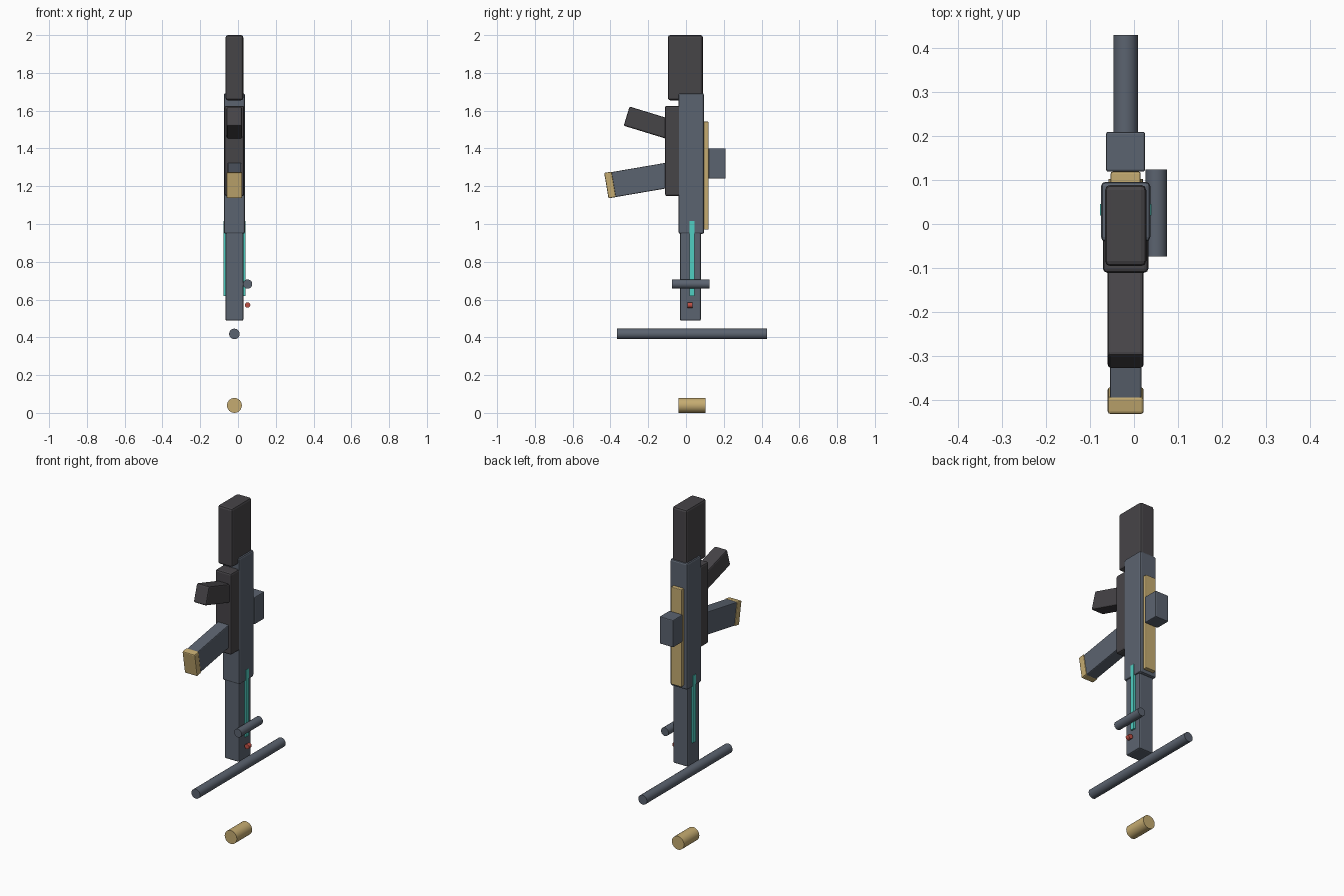
import bpy, math

if "Cube" in bpy.data.objects:
    bpy.data.objects.remove(bpy.data.objects["Cube"])

CX = -0.019  # centre line of the body


def material(name, rgb):
    m = bpy.data.materials.new(name)
    m.diffuse_color = (*rgb, 1)
    m.use_nodes = True
    m.node_tree.nodes["Principled BSDF"].inputs["Base Color"].default_value = m.diffuse_color
    return m


SLATE = material("slate metal", (0.105, 0.125, 0.16))
DARK = material("dark polymer", (0.062, 0.058, 0.064))
GOLD = material("brass gold", (0.56, 0.41, 0.165))
TEAL = material("teal glow", (0.08, 0.62, 0.54))
RED = material("red accent", (0.52, 0.08, 0.06))


def box(name, mat, x, y, z, tilt=0, bevel=0.008):
    """Bevelled box from (min, max) ranges, tilted about x by degrees."""
    mid = [(a + b) / 2 for a, b in (x, y, z)]
    bpy.ops.mesh.primitive_cube_add(size=1, location=mid)
    o = bpy.context.object
    o.name = name
    for v in o.data.vertices:
        for i, (a, b) in enumerate((x, y, z)):
            v.co[i] *= b - a
    o.rotation_euler.x = math.radians(tilt)
    o.data.materials.append(mat)
    if bevel:
        m = o.modifiers.new("soft edges", 'BEVEL')
        m.width = bevel
        m.segments = 2
    return o


def rod(name, mat, x, z, r, y0, y1, sides=24):
    """Cylinder lying along y."""
    bpy.ops.mesh.primitive_cylinder_add(
        vertices=sides, radius=r, depth=y1 - y0,
        location=(x, (y0 + y1) / 2, z), rotation=(math.pi / 2, 0, 0))
    o = bpy.context.object
    o.name = name
    o.data.materials.append(mat)
    bpy.ops.object.shade_smooth_by_angle(angle=math.radians(30))


def wide(half):
    return CX - half, CX + half


# main body
box("stock", DARK, wide(0.047), (-0.096, 0.089), (1.655, 2.0), bevel=0.012)
box("receiver", SLATE, wide(0.056), (-0.04, 0.096), (0.948, 1.692), bevel=0.01)
box("lower_housing", DARK, wide(0.052), (-0.111, 0.0), (1.148, 1.626), bevel=0.01)
box("handguard", SLATE, wide(0.048), (-0.032, 0.079), (0.488, 0.965))

# tilted grip and magazine, each reaching into the housing
box("grip", DARK, wide(0.041), (-0.32, -0.06), (1.48, 1.586), tilt=-17)
box("magazine", SLATE, wide(0.036), (-0.40, -0.06), (1.168, 1.302), tilt=9.7, bevel=0.005)
box("magazine_base", GOLD, wide(0.041), (-0.422, -0.382), (1.138, 1.275), tilt=9.7, bevel=0.006)

# rail and sight along the back
box("rail", GOLD, wide(0.034), (0.085, 0.119), (0.97, 1.542), bevel=0.004)
box("sight", SLATE, wide(0.0445), (0.119, 0.21), (1.24, 1.4), bevel=0.005)

# glowing strips on both flanks
for side, s in (("left", -1), ("right", 1)):
    xs = sorted((CX + s * 0.046, CX + s * 0.0585))
    box("strip_" + side, TEAL, xs, (0.019, 0.045), (0.62, 1.015), bevel=0)

# round parts
rod("side_light", SLATE, 0.051, 0.682, 0.0245, -0.074, 0.124)
rod("side_button", RED, 0.051, 0.571, 0.0145, 0.009, 0.034, 16)
rod("barrel", SLATE, CX, 0.418, 0.028, -0.365, 0.43)
rod("muzzle", GOLD, CX, 0.0395, 0.0395, -0.04, 0.102)
